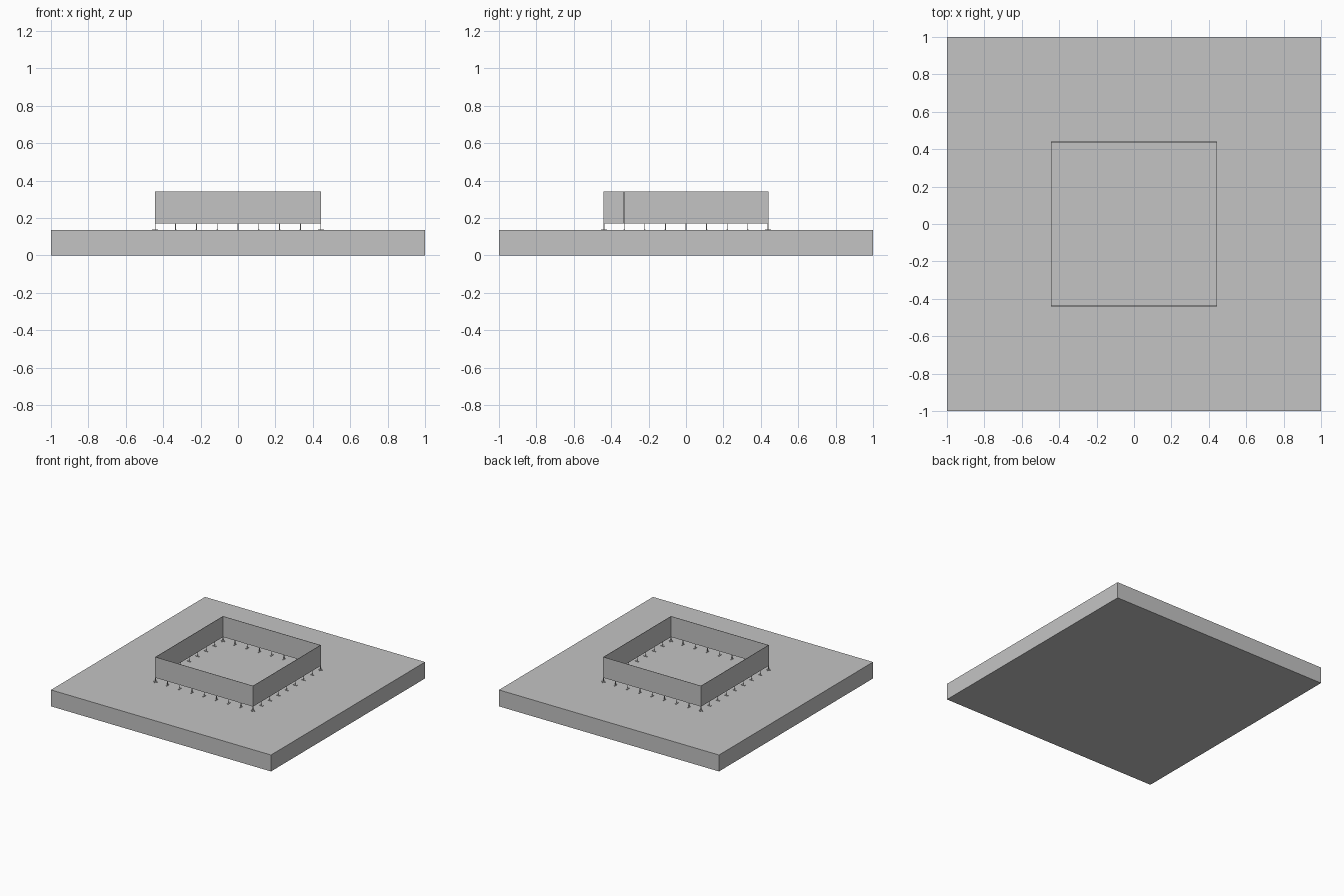
import bpy
import bmesh
from math import pi
from mathutils import Matrix, Vector

cube = bpy.data.objects.get("Cube")
if cube:
    bpy.data.objects.remove(cube)

grey = bpy.data.materials.new("plain grey")
grey.use_nodes = True
colour = (0.55, 0.55, 0.55, 1)
grey.diffuse_color = colour
grey.node_tree.nodes["Principled BSDF"].inputs["Base Color"].default_value = colour

SLAB_TOP, PANEL_BOTTOM, PANEL_TOP = 0.135, 0.17, 0.34
HALF_X, HALF_Y = 0.445, 0.44
THIN, POST, BAYS = 0.003, 0.004, 8


def add_box(bm, low, high):
    low, high = Vector(low), Vector(high)
    matrix = Matrix.Translation((low + high) / 2) @ Matrix.Diagonal((*(high - low), 1))
    bmesh.ops.create_cube(bm, size=1, matrix=matrix)


def finish(bm, name, angle=0):
    mesh = bpy.data.meshes.new(name)
    bm.to_mesh(mesh)
    bm.free()
    mesh.materials.append(grey)
    obj = bpy.data.objects.new(name, mesh)
    obj.rotation_euler.z = angle
    bpy.context.collection.objects.link(obj)


def build_wall(side, angle, half, depth, joints):
    bay = 2 * half / BAYS

    # thin wall panels, split at the joints
    bm = bmesh.new()
    for start, end in zip(joints, joints[1:]):
        add_box(bm, (start * bay - half, -depth, PANEL_BOTTOM),
                (end * bay - half - 0.0005, -depth + THIN, PANEL_TOP))
    finish(bm, side + "_wall_panels", angle)

    # slim posts, each on a narrow foot lying across the wall
    posts, feet = bmesh.new(), bmesh.new()
    for i in range(BAYS + 1):
        x = i * bay - half
        x = max(-half + POST / 2, min(half - POST / 2, x))
        add_box(posts, (x - POST / 2, -depth, SLAB_TOP),
                (x + POST / 2, -depth + POST, PANEL_BOTTOM + 0.002))
        add_box(feet, (x - 0.004, -depth - 0.014, SLAB_TOP),
                (x + 0.004, -depth + 0.017, SLAB_TOP + 0.004))
    finish(posts, side + "_posts", angle)
    finish(feet, side + "_post_feet", angle)


# base slab
bm = bmesh.new()
add_box(bm, (-1, -1, 0), (1, 1, SLAB_TOP))
finish(bm, "base_slab")

# four walls of the raised enclosure
build_wall("front", 0, HALF_X, HALF_Y, (0, 3, 6, 8))
build_wall("left", pi / 2, HALF_Y, HALF_X, range(BAYS + 1))
build_wall("back", pi, HALF_X, HALF_Y, (0, 3, 6, 8))
build_wall("right", -pi / 2, HALF_Y, HALF_X, range(BAYS + 1))
